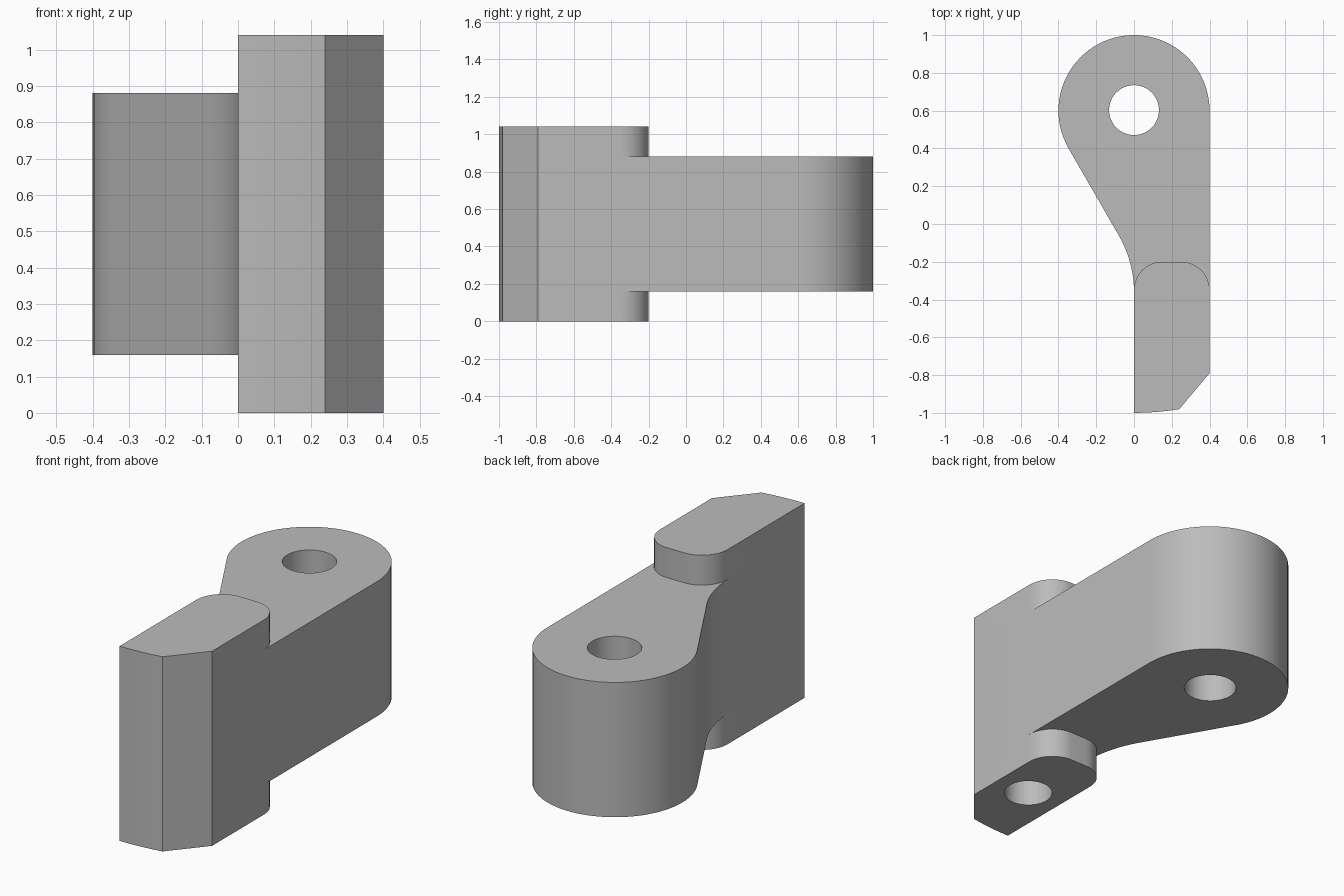
import bpy, bmesh
from math import sin, cos, radians, asin

cube = bpy.data.objects.get("Cube")
if cube:
    bpy.data.objects.remove(cube, do_unlink=True)

grey = bpy.data.materials.new("plain grey")
grey.use_nodes = True
colour = (0.5, 0.5, 0.5, 1)
grey.diffuse_color = colour
grey.node_tree.nodes["Principled BSDF"].inputs["Base Color"].default_value = colour


def arc(cx, cy, r, start, end, steps):
    """Points along an arc, angles in degrees."""
    angles = [radians(start + (end - start) * i / steps) for i in range(steps + 1)]
    return [(cx + r * cos(a), cy + r * sin(a)) for a in angles]


def extrude(name, profile, bottom, top):
    """Upright solid from a counter-clockwise plan outline."""
    bm = bmesh.new()
    face = bm.faces.new([bm.verts.new((x, y, bottom)) for x, y in profile])
    up = bmesh.ops.extrude_face_region(bm, geom=[face])["geom"]
    verts = [v for v in up if isinstance(v, bmesh.types.BMVert)]
    bmesh.ops.translate(bm, verts=verts, vec=(0, 0, top - bottom))
    bmesh.ops.recalc_face_normals(bm, faces=bm.faces)
    mesh = bpy.data.meshes.new(name)
    bm.to_mesh(mesh)
    bm.free()
    mesh.materials.append(grey)
    obj = bpy.data.objects.new(name, mesh)
    bpy.context.collection.objects.link(obj)
    return obj


def boolean(target, tool, operation):
    """Apply a boolean and remove its tool."""
    mod = target.modifiers.new(operation.title(), 'BOOLEAN')
    mod.operation, mod.solver, mod.object = operation, 'EXACT', tool
    bpy.context.view_layer.objects.active = target
    bpy.ops.object.modifier_apply(modifier=mod.name)
    bpy.data.objects.remove(tool, do_unlink=True)


# Tall block: bowed front, one bevelled corner, rounded back corners
sweep = asin(0.24 / 1.45) * 57.2958
front = arc(0, 0.45, 1.45, -90, -90 + sweep, 4)
block = extrude("lever_bracket",
                front + [(0.4, -0.79)]
                + arc(0.25, -0.35, 0.15, 0, 90, 12)
                + arc(0.15, -0.35, 0.15, 90, 180, 12), 0, 1.04)

# Arm: round eye blending through a concave curve into the block
arm = extrude("arm",
              [(0, -0.7), (0.4, -0.7)]
              + arc(0, 0.6, 0.4, 0, 210, 48)
              + arc(-0.6, -0.361, 0.6, 30, 0, 12), 0.16, 0.88)
boolean(block, arm, 'UNION')

# Through hole in the eye and blind hole under the block
for name, y, r, bottom, top in (("eye_hole", 0.603, 0.132, 0, 1),
                                ("blind_hole", -0.6, 0.122, -0.1, 0.6)):
    cutter = extrude(name, arc(0 if y > 0 else 0.2, y, r, 0, 352.5, 47), bottom, top)
    cutter.hide_render = True
    boolean(block, cutter, 'DIFFERENCE')

# Smooth curved walls, crisp edges
bpy.ops.object.select_all(action='DESELECT')
block.select_set(True)
bpy.context.view_layer.objects.active = block
bpy.ops.object.shade_smooth_by_angle(angle=radians(25))
